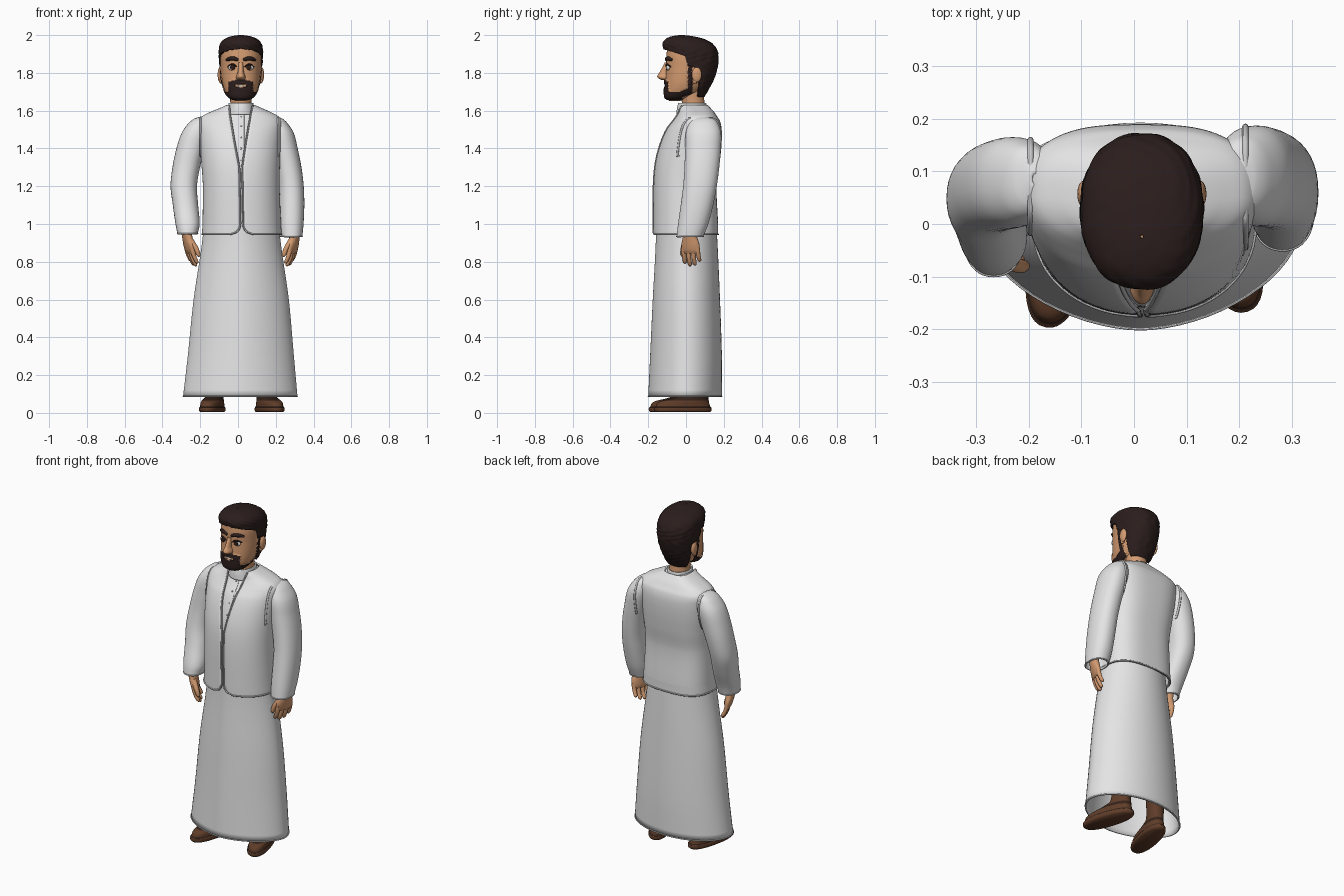
import bpy, bmesh, math
from mathutils import Vector, Matrix

cube = bpy.data.objects.get("Cube")
if cube:
    bpy.data.objects.remove(cube, do_unlink=True)


def material(name, *rgb):
    m = bpy.data.materials.new(name)
    m.use_nodes = True
    m.diffuse_color = (*rgb, 1)
    m.node_tree.nodes["Principled BSDF"].inputs["Base Color"].default_value = (*rgb, 1)
    return m


CLOTH = material("white cloth", .78, .78, .78)
TRIM = material("grey trim", .58, .58, .58)
SKIN = material("skin", .66, .33, .165)
HAIR = material("dark hair", .024, .013, .012)
WHITE = material("eye white", .8, .78, .75)
IRIS = material("dark iris", .03, .012, .008)
LEATHER = material("brown leather", .115, .046, .022)
SOLE = material("dark leather", .035, .016, .01)


def finish(ob, thick=0):
    bpy.ops.object.select_all(action='DESELECT')
    ob.select_set(True)
    bpy.context.view_layer.objects.active = ob
    if ob.type == 'CURVE':
        bpy.ops.object.convert(target='MESH')
        ob = bpy.context.object
    if thick:
        mod = ob.modifiers.new("thickness", 'SOLIDIFY')
        mod.thickness, mod.offset = thick, -1
    bpy.ops.object.shade_smooth_by_angle(angle=math.radians(50))
    return ob


# A form is a list of keys (z, cx, cy, rx, ry), read as a smooth function of z.
# Its roundness n is a pair of superellipse exponents: front half, back half.
def ring_at(keys, z):
    i = max(0, min(len(keys) - 2, sum(k[0] <= z for k in keys) - 1))
    a, b = keys[i], keys[i + 1]
    h = b[0] - a[0]
    t = max(0, min(1, (z - a[0]) / h))
    p, q = keys[max(i - 1, 0)], keys[min(i + 2, len(keys) - 1)]
    out = []
    for j in range(1, 5):
        m0 = (b[j] - p[j]) / (b[0] - p[0]) * h
        m1 = (q[j] - a[j]) / (q[0] - a[0]) * h
        out.append(a[j] * (2*t**3 - 3*t*t + 1) + m0 * (t**3 - 2*t*t + t)
                   + b[j] * (3*t*t - 2*t**3) + m1 * (t**3 - t*t))
    return out[0], out[1], max(out[2], .002), max(out[3], .002)


def point(keys, z, ang, n):
    cx, cy, rx, ry = ring_at(keys, z)
    s, c = math.sin(ang), math.cos(ang)
    e = 2 / (n[0] if c > 0 else n[1])
    return Vector((cx + rx * math.copysign(abs(s) ** e, s), cy - ry * math.copysign(abs(c) ** e, c), z))


def surface_y(keys, x, z, n, back=False):
    cx, cy, rx, ry = ring_at(keys, z)
    d = ry * max(0, 1 - abs((x - cx) / rx) ** n[back]) ** (1 / n[back])
    return cy + d if back else cy - d


def loft(name, keys, mats, seg=40, n=(2, 2), steps=6, start=None, cap=True, thick=0, rule=None, push=0, bump=0):
    zs = [a[0] + (b[0] - a[0]) * i / steps for a, b in zip(keys, keys[1:]) for i in range(steps)]
    zs.append(keys[-1][0])
    bm, rows = bmesh.new(), []
    for z in zs:
        t0 = start(z) if start else 0
        row = []
        for i in range(seg + bool(start)):
            p = point(keys, z, t0 + (math.tau - 2 * t0) * i / seg, n)
            mid = Vector((*ring_at(keys, z)[:2], z))
            ang = math.atan2(p.x - mid.x, mid.y - p.y)
            p += (p - mid) * bump * math.sin(11 * ang + 4 * math.sin(z * 45)) * math.sin(z * 110 + 3 * ang)
            if push and rule(p):
                p += (p - mid).normalized() * push
            row.append(bm.verts.new(p))
        rows.append(row)
    for a, b in zip(rows, rows[1:]):
        for i in range(seg):
            j = (i + 1) % len(a)
            bm.faces.new((a[i], a[j], b[j], b[i]))
    if cap and not start:
        bm.faces.new(rows[0][::-1])
        bm.faces.new(rows[-1])
    if start:
        bmesh.ops.remove_doubles(bm, verts=bm.verts, dist=.0002)
    bmesh.ops.recalc_face_normals(bm, faces=bm.faces)
    if rule:
        for f in bm.faces:
            f.material_index = int(rule(f.calc_center_median()))
    me = bpy.data.meshes.new(name)
    bm.to_mesh(me)
    bm.free()
    for m in mats:
        me.materials.append(m)
    ob = bpy.data.objects.new(name, me)
    bpy.context.collection.objects.link(ob)
    return finish(ob, thick)


def tube(name, pts, r, mat, cyclic=False, taper=False):
    cu = bpy.data.curves.new(name, 'CURVE')
    cu.dimensions, cu.bevel_depth, cu.bevel_resolution, cu.use_fill_caps = '3D', r, 2, True
    sp = cu.splines.new('POLY')
    sp.points.add(len(pts) - 1)
    for i, (sv, p) in enumerate(zip(sp.points, pts)):
        sv.co = (*p, 1)
        if taper:
            sv.radius = .5 + .5 * math.sin(math.pi * (i + .6) / (len(pts) + .2))
    sp.use_cyclic_u = cyclic
    cu.materials.append(mat)
    ob = bpy.data.objects.new(name, cu)
    bpy.context.collection.objects.link(ob)
    return finish(ob)


def ball(name, loc, scale, mat):
    bpy.ops.mesh.primitive_uv_sphere_add(segments=20, ring_count=12, location=loc)
    ob = bpy.context.object
    ob.name, ob.scale = name, scale
    ob.data.materials.append(mat)
    finish(ob)


# Vest: a shell that opens down the front, with rounded lower corners
V = (2.1, 2.9)
vest = [(.945, .02, -.002, .21, .172), (.96, .02, -.002, .21, .172), (.98, .02, -.002, .209, .172),
        (1.0, .02, -.002, .208, .172), (1.2, .017, -.005, .203, .167), (1.32, .014, .008, .208, .17),
        (1.42, .012, .025, .215, .163), (1.5, .012, .042, .22, .147), (1.545, .012, .054, .22, .126),
        (1.572, .012, .055, .2, .108), (1.595, .013, .052, .155, .095), (1.615, .015, .043, .108, .086),
        (1.63, .015, .035, .075, .08)]


def vest_open(z):
    w = .007 + max(0, z - 1.3) * .17
    if z < 1.0:
        w += .055 * (1 - math.sqrt(max(0, 1 - ((1 - z) / .055) ** 2)))
    return math.asin(min(.95, w / ring_at(vest, z)[2]) ** (V[0] / 2))


loft("vest", vest, [CLOTH], seg=72, n=V, steps=7, start=vest_open, thick=.01)
levels = [1.625 - .68 * i / 60 for i in range(61)]
hem = vest_open(.945)
edge = [point(vest, z, vest_open(z), V) for z in levels]
edge += [point(vest, .945, hem + (math.tau - 2 * hem) * i / 64, V) for i in range(1, 64)]
edge += [point(vest, z, -vest_open(z), V) for z in reversed(levels)]
tube("vest_piping", edge, .0045, TRIM)

# Robe: one long garment running up inside the vest to the collar
R = (1.75, 2)
robe = [(.085, .012, -.005, .303, .195), (.3, .015, 0, .281, .19), (.6, .017, .002, .252, .178),
        (.93, .018, .003, .205, .162)]
robe += [(z, x, y, rx - .016, ry - .014) for z, x, y, rx, ry in vest[4:]]
loft("robe", robe, [CLOTH], seg=64, n=R, cap=False, thick=.006)
tube("robe_hem", [point(robe, .088, math.tau * i / 64, R) for i in range(64)], .003, CLOTH, True)
loft("collar", [(1.58, .016, .035, .078, .086), (1.61, .016, .032, .069, .08), (1.64, .016, .033, .066, .074)],
     [CLOTH], cap=False, thick=.008)
for i, z in enumerate((1.57, 1.52, 1.46, 1.4, 1.34)):
    ball(f"button_{i}", (.017, surface_y(robe, .017, z, R) - .001, z), (.005, .003, .005), TRIM)
tube("placket_seam", [(.034, surface_y(robe, .034, z, R), z) for z in (1.6, 1.55, 1.5, 1.45, 1.41)], .0015, TRIM)

# Sleeves, with piping where they leave the vest
A = (2.2, 2.2)
right = [(.945, -.267, -.033, .053, .066), (1.0, -.267, -.02, .064, .07), (1.1, -.278, .018, .067, .075),
         (1.2, -.287, .048, .07, .08), (1.3, -.274, .066, .073, .083), (1.4, -.25, .075, .076, .086),
         (1.48, -.226, .08, .073, .085), (1.53, -.208, .082, .057, .072), (1.558, -.196, .084, .035, .05),
         (1.57, -.188, .086, .006, .01)]
left = [(.93, .283, .02, .057, .07), (1.0, .283, .038, .064, .08), (1.1, .284, .058, .067, .086),
        (1.2, .281, .074, .067, .089), (1.3, .267, .084, .069, .092), (1.4, .245, .09, .071, .095),
        (1.48, .226, .092, .07, .094), (1.53, .21, .092, .055, .078), (1.558, .2, .092, .035, .055),
        (1.57, .194, .092, .006, .01)]
for side, keys, px in (("right", right, -.197), ("left", left, .212)):
    loft(side + "_sleeve", keys, [CLOTH], n=A, cap=False, thick=.006)
    cuff = keys[0][0] + .004
    tube(side + "_cuff_edge", [point(keys, cuff, math.tau * i / 40, A) for i in range(40)], .003, CLOTH, True)
    rise = [1.36 + .2 * i / 20 for i in range(21)]
    ring = [(px, min(surface_y(k, px, z, n) for k, n in ((keys, A), (vest, V))), z) for z in rise]
    ring += [(px, max(surface_y(k, px, z, n, True) for k, n in ((keys, A), (vest, V))), z) for z in rise[::-1]]
    tube(side + "_armhole_piping", ring, .006, TRIM, True)

# Hands: palm, four fingers and a thumb, turned with the thumb side inward
for side, x0, y0, lean in (("right", -.272, -.045, .2), ("left", .302, .02, -.16)):
    def hx(z):
        return x0 + (.95 - z) * lean
    inward = math.copysign(1, lean)
    palm = [(.845, .013, .044), (.86, .019, .05), (.89, .023, .051), (.93, .025, .04), (.98, .026, .034)]
    parts = [loft(side + "_palm", [(z, hx(z), y0, a, b) for z, a, b in palm], [SKIN], seg=24)]
    for i, tip in enumerate((.79, .776, .78, .8)):
        fy = y0 - .039 + .026 * i
        joints = ((tip, .012, .003), (tip + .008, .011, .01), (tip + .04, .002, .0118), (.875, 0, .0135))
        parts.append(loft(f"{side}_finger_{i}", [(z, hx(z) + inward * dx, fy + (fy - y0) * (.87 - z), r, r)
                                                 for z, dx, r in joints], [SKIN], seg=12))
    joints = ((.825, .022, -.056, .004), (.835, .022, -.056, .011), (.87, .018, -.05, .014), (.92, .004, -.025, .017))
    parts.append(loft(side + "_thumb", [(z, hx(z) + inward * dx, y0 + dy, r, r) for z, dx, dy, r in joints],
                      [SKIN], seg=12))
    pivot = Matrix.Translation((x0, y0, 0))
    for ob in parts:
        ob.data.transform(pivot @ Matrix.Rotation(inward * math.radians(22), 4, 'Z') @ pivot.inverted())

# Shoes with trouser legs, built at the origin and turned outward
shoe = [(0, 0, -.01, .053, .15), (.008, 0, -.01, .06, .157), (.024, 0, -.01, .06, .157), (.028, 0, -.01, .056, .151),
        (.055, 0, -.004, .053, .137), (.075, 0, .033, .046, .098), (.1, 0, .065, .042, .062),
        (.2, 0, .07, .046, .052), (.4, 0, .07, .055, .055)]
for side, x, y, turn in (("right", -.134, -.032, -12), ("left", .164, -.007, 18)):
    ob = loft(side + "_shoe_and_leg", shoe, [LEATHER, SOLE], n=(2.3, 2.3),
              rule=lambda p: .025 < p.z < .034 or .062 < p.z < .08)
    ob.data.transform(Matrix.Translation((x, y, .004)) @ Matrix.Rotation(math.radians(turn), 4, 'Z'))

# Head, with the beard as raised faces chosen by position
CX, H = .015, (2.2, 2.2)
head = [(1.652, CX, -.06, .03, .03), (1.668, CX, -.05, .06, .058), (1.7, CX, -.02, .083, .092),
        (1.75, CX, 0, .098, .11), (1.83, CX, .02, .106, .125), (1.9, CX, .02, .106, .123),
        (1.95, CX, .01, .088, .1), (1.978, CX, 0, .04, .05)]


def beard(p):
    u, z, y = abs(p.x - CX), p.z, p.y
    if y > .032 or z < 1.657:
        return False
    if u > .06 and y > .01:
        return z < 1.86
    if y > -.02 and u < .06:
        return False
    if (u / .03) ** 2 + ((z - 1.73 - u * .15) / .009) ** 2 < 1:
        return False
    return z < 1.698 + max(0, y + .03) * .5 or (u < .064 and z < 1.77 - u * .25)


loft("head_and_beard", head, [SKIN, HAIR], seg=144, n=H, steps=16, rule=beard, push=.006)
loft("neck", [(1.58, CX, .04, .062, .066), (1.64, CX, .038, .056, .06), (1.72, CX, .03, .06, .062)], [SKIN])
loft("nose", [(1.762, CX, -.108, .012, .02), (1.77, CX, -.108, .023, .036), (1.782, CX, -.108, .024, .045),
              (1.805, CX, -.106, .016, .033), (1.855, CX, -.1, .012, .012)], [SKIN], seg=24)
ball("mouth", (CX, surface_y(head, CX, 1.731, H) + .002, 1.731), (.02, .004, .005), WHITE)

for side, s in (("right", -1), ("left", 1)):
    ex = CX + s * .045
    ey = surface_y(head, ex, 1.828, H)
    ball(side + "_eye", (ex, ey + .003, 1.828), (.022, .012, .015), WHITE)
    ball(side + "_iris", (ex - s * .002, ey - .007, 1.829), (.0135, .004, .0135), IRIS)
    for name, us, z0, arch, r, off in (("eyebrow", .032, 1.868, .008, .0115, 0), ("eyelid", .024, 1.831, .014, .005, -.006)):
        arc = []
        for i in range(11):
            t = i / 5 - 1
            x, z = ex + s * t * us, z0 + arch * (1 - t * t)
            arc.append((x, surface_y(head, x, z, H) + off * (1 - t * t), z))
        tube(f"{side}_{name}", arc, r, HAIR, taper=True)
    ball(side + "_ear", (CX + s * .11, .057, 1.79), (.013, .026, .04), SKIN)
    ball(side + "_ear_lobe", (CX + s * .106, .047, 1.757), (.009, .014, .014), SKIN)

# Hair: a thick shell with a hairline that passes over and behind the ears
hair = [(1.672, CX, .035, .07, .062), (1.7, CX, .03, .088, .083), (1.76, CX, .025, .105, .12),
        (1.83, CX, .03, .113, .138), (1.88, CX, .03, .116, .142), (1.92, CX, .024, .117, .142),
        (1.955, CX, .008, .109, .132), (1.98, CX, -.006, .085, .1), (1.993, CX, -.018, .054, .06),
        (1.999, CX, -.024, .02, .022), (2.0, CX, -.024, .003, .003)]
line = ((1.66, .065), (1.82, .075), (1.84, .01), (1.89, -.005), (1.91, -.065), (1.928, -.13), (2.1, -.3))


def hairline(z):
    y = next(a[1] + (b[1] - a[1]) * (z - a[0]) / (b[0] - a[0]) for a, b in zip(line, line[1:]) if z <= b[0])
    _, cy, _, ry = ring_at(hair, z)
    c = max(-1, min(1, (cy - y) / ry))
    return math.acos(math.copysign(abs(c) ** (H[0] / 2), c))


loft("hair", hair, [HAIR], seg=96, n=H, steps=8, start=hairline, thick=.014, bump=.016)
